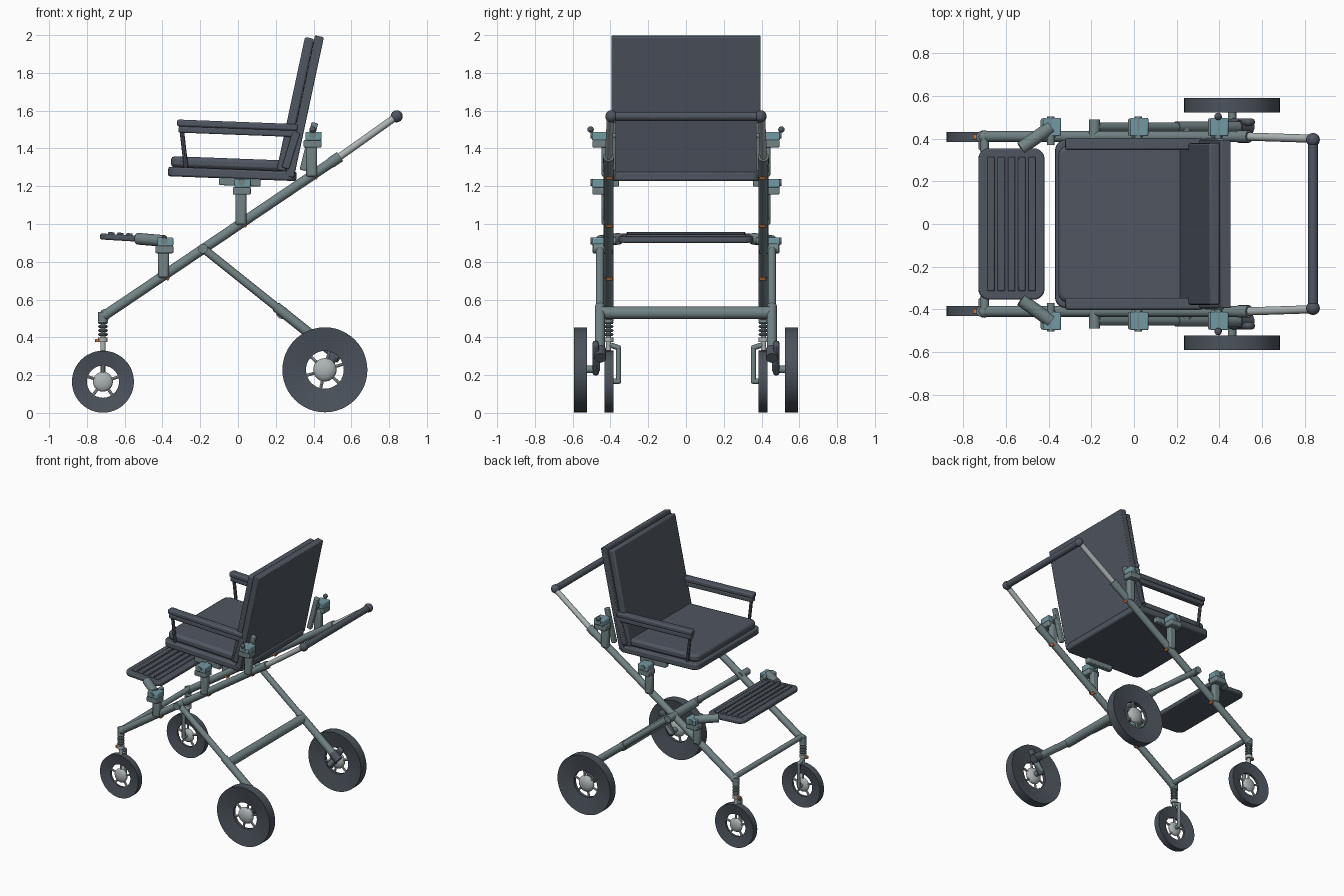
import bpy, bmesh
from math import pi, sin, cos, radians
from mathutils import Vector, Matrix

cube = bpy.data.objects.get("Cube")
if cube:
    bpy.data.objects.remove(cube, do_unlink=True)


def material(name, rgb):
    m = bpy.data.materials.new(name)
    m.use_nodes = True
    m.diffuse_color = (*rgb, 1)
    m.node_tree.nodes["Principled BSDF"].inputs["Base Color"].default_value = (*rgb, 1)
    return m


PAD = material("dark upholstery", (0.08, 0.095, 0.12))
RUBBER = material("tyre rubber", (0.07, 0.085, 0.105))
FRAME = material("grey green frame", (0.17, 0.23, 0.24))
STEEL = material("light steel", (0.42, 0.46, 0.46))
TEAL = material("teal clamp", (0.17, 0.32, 0.37))
ORANGE = material("orange lock", (0.6, 0.2, 0.05))


def finish(ob, name, mat, bevel=0.0):
    ob.name = name
    ob.data.materials.append(mat)
    bpy.ops.object.select_all(action='DESELECT')
    ob.select_set(True)
    bpy.context.view_layer.objects.active = ob
    if bevel:
        b = ob.modifiers.new("soft edges", 'BEVEL')
        b.width, b.segments = bevel, 2
        b.limit_method = 'ANGLE'
        b.angle_limit = radians(40)
    bpy.ops.object.shade_smooth_by_angle(angle=radians(35))
    return ob


def from_bmesh(bm, name, mat, bevel=0.0):
    bmesh.ops.recalc_face_normals(bm, faces=bm.faces)
    me = bpy.data.meshes.new(name)
    bm.to_mesh(me)
    bm.free()
    ob = bpy.data.objects.new(name, me)
    bpy.context.collection.objects.link(ob)
    return finish(ob, name, mat, bevel)


def rod(name, p, q, r, mat, sides=16):
    p, q = Vector(p), Vector(q)
    d = q - p
    bpy.ops.mesh.primitive_cylinder_add(vertices=sides, radius=r, depth=d.length, location=(p + q) / 2,
                                        rotation=d.to_track_quat('Z', 'Y').to_euler())
    return finish(bpy.context.object, name, mat)


def ball(name, at, r, mat, squash=1.0):
    bpy.ops.mesh.primitive_uv_sphere_add(segments=20, ring_count=12, radius=r, location=at)
    ob = bpy.context.object
    ob.data.transform(Matrix.Diagonal((1, squash, 1, 1)))
    return finish(ob, name, mat)


def slab(name, at, size, mat, tilt=0.0, bevel=0.006):
    bpy.ops.mesh.primitive_cube_add(size=1, location=at, rotation=(0, tilt, 0))
    ob = bpy.context.object
    ob.data.transform(Matrix.Diagonal((*size, 1)))
    return finish(ob, name, mat, bevel)


def rounded_plate(name, at, size, radius, mat, tilt=0.0, bevel=0.01):
    """Plate with rounded plan corners."""
    lx, ly, h = size
    bm = bmesh.new()
    ring = []
    for k, (sx, sy) in enumerate(((1, 1), (-1, 1), (-1, -1), (1, -1))):
        for i in range(7):
            a = (k + i / 6) * pi / 2
            ring.append(bm.verts.new((sx * (lx / 2 - radius) + radius * cos(a),
                                      sy * (ly / 2 - radius) + radius * sin(a), -h / 2)))
    face = bm.faces.new(ring)
    ext = bmesh.ops.extrude_face_region(bm, geom=[face])["geom"]
    bmesh.ops.translate(bm, vec=(0, 0, h), verts=[v for v in ext if isinstance(v, bmesh.types.BMVert)])
    ob = from_bmesh(bm, name, mat, bevel)
    ob.location = at
    ob.rotation_euler = (0, tilt, 0)
    return ob


def tube(name, points, r, mat):
    for i, (p, q) in enumerate(zip(points, points[1:])):
        rod(f"{name}_{i + 1}", p, q, r, mat, 12)
        ball(f"{name}_bend_{i + 1}", q, r, mat)


def wheel(name, at, radius, inner, half, spokes):
    # dished tyre turned about the axle
    bm = bmesh.new()
    profile = ((radius, -half), (radius, half), (inner, half * 0.35), (inner, -half * 0.35))
    vs = [bm.verts.new((r, y, 0)) for r, y in profile]
    es = [bm.edges.new((vs[i], vs[(i + 1) % 4])) for i in range(4)]
    bmesh.ops.spin(bm, geom=vs + es, cent=(0, 0, 0), axis=(0, 1, 0), angle=2 * pi, steps=48, use_merge=True)
    bmesh.ops.remove_doubles(bm, verts=bm.verts, dist=0.0001)
    from_bmesh(bm, name + "_tyre", RUBBER).location = at
    # hub and spokes
    c = Vector(at)
    ball(name + "_hub", at, inner * 0.62, STEEL, half * 0.95 / (inner * 0.62))
    for i in range(spokes):
        a = 2 * pi * i / spokes + 0.3
        d = Vector((cos(a), 0, sin(a)))
        rod(f"{name}_spoke_{i + 1}", c + d * inner * 0.4, c + d * (inner + 0.01), 0.008, STEEL, 8)


def clamp(name, s, x, z_low, z_top):
    # post from the rail to a clamp block, with a lock at the foot
    slab(name + "_post", (x - 0.005, s * 0.425, (z_low + z_top) / 2 - 0.03),
         (0.058, 0.045, z_top - z_low - 0.05), FRAME, 0, 0.012)
    slab(name + "_lock", (x + 0.01, s * 0.405, z_low - 0.005), (0.035, 0.035, 0.018), ORANGE, 0.5, 0.003)
    slab(name + "_lower_block", (x, s * 0.455, z_top - 0.06), (0.095, 0.08, 0.04), FRAME)
    slab(name + "_block", (x + 0.005, s * 0.455, z_top - 0.02), (0.085, 0.085, 0.045), TEAL)
    rod(name + "_pin", (x, s * 0.37, z_top - 0.015), (x, s * 0.505, z_top - 0.015), 0.018, FRAME)


# seat
SEAT, LEAN = 0.038, 0.21
rounded_plate("seat_base", (-0.03, 0, 1.265), (0.68, 0.79, 0.05), 0.05, PAD, SEAT)
rounded_plate("seat_cushion", (-0.03, 0, 1.318), (0.65, 0.74, 0.058), 0.05, PAD, SEAT, 0.018)
# backrest
slab("backrest_shell", (0.352, 0, 1.622), (0.048, 0.79, 0.76), PAD, LEAN, 0.005)
slab("backrest_cushion", (0.304, 0, 1.633), (0.05, 0.76, 0.72), PAD, LEAN, 0.01)

# footrest with raised slats
FOOT = 0.06
rounded_plate("footrest_plate", (-0.575, 0, 0.925), (0.31, 0.71, 0.032), 0.05, PAD, FOOT, 0.008)
for i in range(5):
    dx = (i - 2) * 0.048
    slab(f"footrest_slat_{i + 1}", (-0.575 + dx, 0, 0.943 - dx * FOOT), (0.034, 0.63, 0.016), PAD, FOOT, 0.005)

# cross members and push handle
rod("front_crossbar", (-0.7, -0.41, 0.53), (-0.7, 0.41, 0.53), 0.02, FRAME)
rod("rear_crossbar", (0.235, -0.45, 0.53), (0.235, 0.45, 0.53), 0.033, FRAME)
rod("push_handle", (0.84, -0.39, 1.57), (0.84, 0.39, 1.57), 0.024, PAD)

for s, side in ((-1, "front_side"), (1, "back_side")):
    y = s * 0.41
    # long sloping rail
    rod(side + "_rail", (-0.7, y, 0.52), (0.53, y, 1.35), 0.026, FRAME)
    rod(side + "_rail_collar", (0.49, y, 1.323), (0.54, y, 1.357), 0.029, FRAME)
    rod(side + "_handle_tube", (0.53, y, 1.35), (0.84, s * 0.4, 1.57), 0.019, STEEL)
    ball(side + "_handle_end", (0.84, s * 0.395, 1.57), 0.032, PAD)
    # folding rear leg and axle arm
    ly = s * 0.455
    rod(side + "_leg_pivot", (-0.185, s * 0.39, 0.87), (-0.185, s * 0.49, 0.87), 0.026, FRAME)
    rod(side + "_leg", (-0.19, ly, 0.875), (0.26, ly, 0.515), 0.022, FRAME)
    rod(side + "_leg_sleeve", (0.2, ly, 0.563), (0.5, ly, 0.323), 0.027, FRAME)
    rod(side + "_leg_end", (0.49, ly, 0.335), (0.545, ly, 0.29), 0.032, PAD)
    tube(side + "_axle_arm", [(0.525, s * 0.475, 0.31), (0.46, s * 0.475, 0.23), (0.46, s * 0.54, 0.23)],
         0.02, FRAME)
    slab(side + "_brake_arm", (0.5, s * 0.478, 0.29), (0.05, 0.035, 0.2), PAD, 0.55, 0.015)
    wheel(side + "_rear_wheel", (0.46, s * 0.558, 0.228), 0.225, 0.1, 0.034, 6)

    # sprung front caster
    x = -0.715
    ball(side + "_rail_joint", (-0.703, y, 0.52), 0.03, FRAME)
    rod(side + "_caster_head", (x, y, 0.485), (x, y, 0.535), 0.026, FRAME)
    rod(side + "_caster_stem", (x, y, 0.33), (x, y, 0.5), 0.014, STEEL)
    for i in range(4):
        bpy.ops.mesh.primitive_torus_add(major_radius=0.018, minor_radius=0.008, major_segments=20,
                                         minor_segments=8, location=(x, y, 0.415 + i * 0.021))
        finish(bpy.context.object, f"{side}_spring_coil_{i + 1}", FRAME)
    rod(side + "_caster_collar", (x, y, 0.375), (x, y, 0.4), 0.025, STEEL)
    slab(side + "_caster_lock", (x - 0.03, y, 0.383), (0.022, 0.025, 0.018), ORANGE, 0, 0.003)
    fy = s * 0.357
    tube(side + "_fork", [(x, y, 0.362), (x, fy, 0.345), (x, fy, 0.167), (x, y, 0.167)], 0.014, FRAME)
    wheel(side + "_front_wheel", (x, s * 0.408, 0.165), 0.164, 0.085, 0.024, 5)

    # clamps for footrest, seat and back
    clamp(side + "_foot_clamp", s, -0.39, 0.72, 0.925)
    clamp(side + "_seat_clamp", s, 0.02, 1.0, 1.235)
    clamp(side + "_back_clamp", s, 0.395, 1.255, 1.485)
    rod(side + "_foot_arm", (-0.53, s * 0.355, 0.922), (-0.39, s * 0.455, 0.91), 0.031, FRAME)
    slab(side + "_seat_bracket", (0.01, s * 0.375, 1.222), (0.22, 0.04, 0.04), FRAME, SEAT)
    slab(side + "_back_bracket", (0.375, s * 0.385, 1.41), (0.035, 0.03, 0.26), FRAME, 0.25)
    ball(side + "_back_knob", (0.395, s * 0.505, 1.5), 0.017, PAD)

    # armrest
    ay = s * 0.375
    slab(side + "_armrest_pad", (-0.003, ay, 1.523), (0.64, 0.055, 0.036), PAD, SEAT, 0.01)
    slab(side + "_armrest_base", (0, ay, 1.489), (0.63, 0.046, 0.034), PAD, SEAT, 0.008)
    rod(side + "_armrest_front_post", (-0.297, ay, 1.49), (-0.275, ay, 1.3), 0.012, PAD, 8)
    slab(side + "_armrest_rear_post", (0.28, s * 0.385, 1.39), (0.04, 0.03, 0.2), PAD, 0.3)
